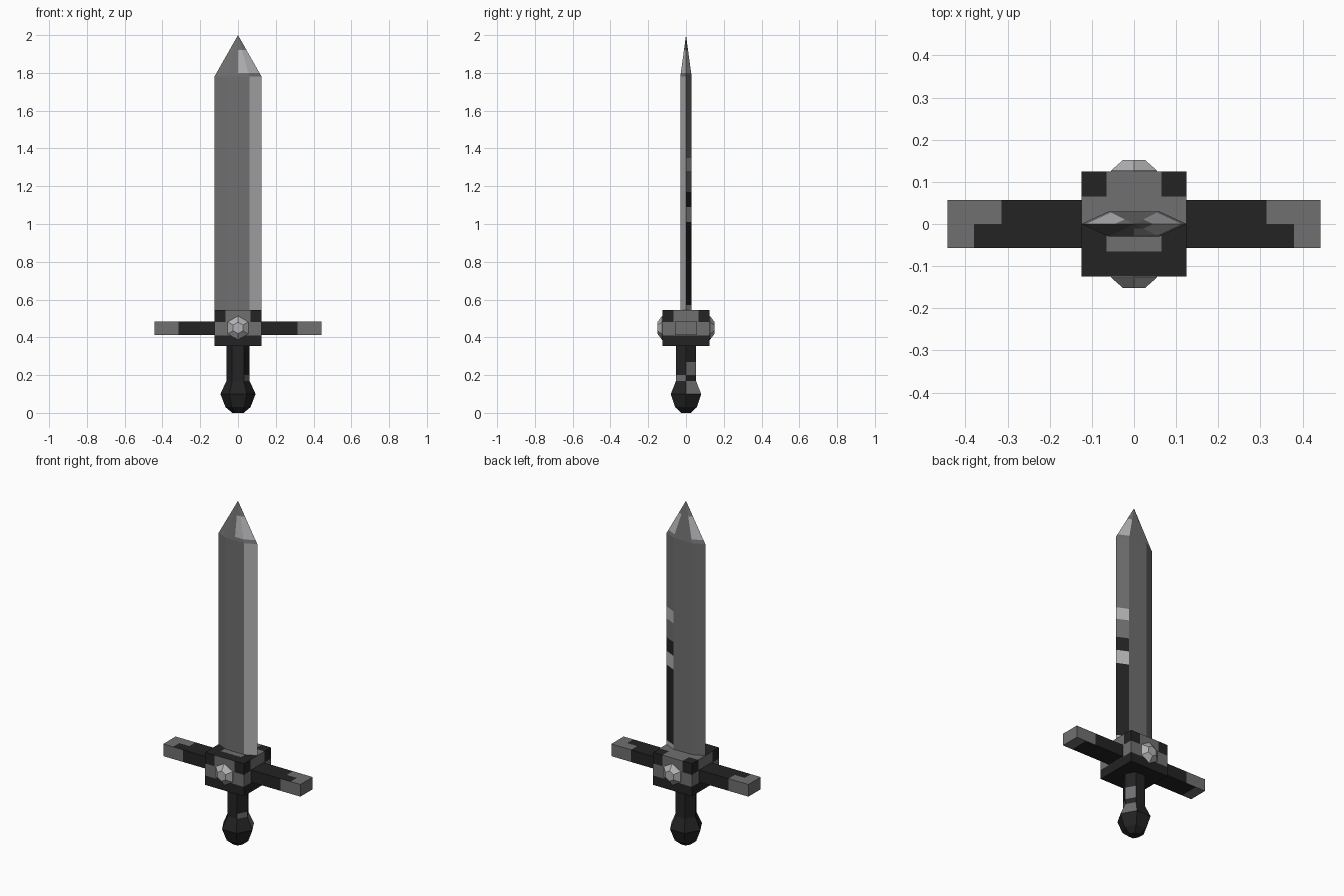
import bpy, bmesh, math
from mathutils import Vector

if "Cube" in bpy.data.objects:
    bpy.data.objects.remove(bpy.data.objects["Cube"])


def material(name, v):
    m = bpy.data.materials.new(name)
    m.diffuse_color = (v, v, v * 1.03, 1)
    m.use_nodes = True
    m.node_tree.nodes["Principled BSDF"].inputs["Base Color"].default_value = m.diffuse_color
    return m


DARK, GREY, LIGHT = 0, 1, 2
MATS = [material("black iron", 0.017), material("steel grey", 0.16),
        material("bright steel", 0.45)]


def finish(name, bm, rule, cuts=()):
    """Cut the mesh along axis planes, colour faces by rule(centre, normal)."""
    for axis, value in cuts:
        co, no = Vector((0, 0, 0)), Vector((0, 0, 0))
        co[axis], no[axis] = value, 1
        bmesh.ops.bisect_plane(bm, geom=bm.verts[:] + bm.edges[:] + bm.faces[:],
                               plane_co=co, plane_no=no, dist=1e-5)
    bmesh.ops.recalc_face_normals(bm, faces=bm.faces[:])
    bm.normal_update()
    for f in bm.faces:
        f.material_index = rule(f.calc_center_median(), f.normal)
    mesh = bpy.data.meshes.new(name)
    bm.to_mesh(mesh)
    bm.free()
    for m in MATS:
        mesh.materials.append(m)
    ob = bpy.data.objects.new(name, mesh)
    bpy.context.collection.objects.link(ob)
    return ob


def loft(rings):
    """Skin a stack of closed rings; both ends are capped."""
    bm = bmesh.new()
    vs = [[bm.verts.new(p) for p in r] for r in rings]
    n = len(rings[0])
    for a, b in zip(vs, vs[1:]):
        for i in range(n):
            j = (i + 1) % n
            bm.faces.new((a[i], a[j], b[j], b[i]) if len(b) > 1 else (a[i], a[j], b[0]))
    bm.faces.new(vs[0])
    if len(vs[-1]) > 1:
        bm.faces.new(vs[-1])
    return bm


def box(x, y, z0, z1):
    return loft([[(-x, -y, z), (x, -y, z), (x, y, z), (-x, y, z)] for z in (z0, z1)])


def hexagon(r, z):
    return [(r * math.cos(i * math.pi / 3), r * math.sin(i * math.pi / 3), z)
            for i in range(6)]


# Blade: flattened hexagon section with a pointed tip and a bright right edge
section = [(-0.125, 0), (-0.06, -0.03), (0.06, -0.03), (0.125, 0), (0.06, 0.03), (-0.06, 0.03)]


def blade_rule(c, n):
    right_bevel = n.x > 0.2
    if c.z > 1.78:
        if n.y < 0:
            return LIGHT if c.x > 0 and 1.8 < c.z < 1.92 else GREY
        if abs(n.x) > 0.2 and 1.8 < c.z < 1.92:
            return LIGHT
        return GREY
    if right_bevel and n.y < 0:
        return LIGHT
    if right_bevel:
        if 1.28 < c.z < 1.35 or 1.01 < c.z < 1.09 or c.z < 0.57:
            return LIGHT
        if c.z < 1.01 or 1.09 < c.z < 1.17:
            return DARK
    return GREY


bm = loft([[(x, y, z) for x, y in section] for z in (0.5, 1.78)] + [[(0, 0, 2.0)]])
finish("blade", bm, blade_rule,
       [(0, 0)] + [(2, z) for z in (0.57, 1.01, 1.09, 1.17, 1.28, 1.35, 1.8, 1.92)])


# Guard block: dark cube with a grey belt and grey uprights in the face centres
def block_rule(c, n):
    ax, ay = abs(c.x), abs(c.y)
    if n.z > 0.9:
        if c.y < 0:
            return GREY if ax < 0.065 and c.y > -0.065 else DARK
        return DARK if ax > 0.065 and ay > 0.065 else GREY
    if n.z < -0.9 or c.z < 0.41:
        return DARK
    if c.z < 0.48:
        return GREY
    return GREY if (ax if abs(n.y) > 0.5 else ay) < 0.065 else DARK


finish("guard_block", box(0.125, 0.125, 0.355, 0.545), block_rule,
       [(a, v) for a in (0, 1) for v in (-0.065, 0, 0.065)] + [(2, 0.41), (2, 0.48)])


# Crossbar: dark with grey ends
def bar_rule(c, n):
    short = n.z < -0.5 or (n.z > 0.5 and c.y < 0)
    return GREY if abs(c.x) > (0.38 if short else 0.315) else DARK


finish("crossbar", box(0.443, 0.057, 0.412, 0.483), bar_rule,
       [(0, s * v) for s in (-1, 1) for v in (0.315, 0.38)] + [(1, 0)])

# Gems on the front and back of the block
for name, s in (("front_gem", -1), ("back_gem", 1)):
    rings = [[(r * math.sin(i * math.pi / 3), s * y, 0.45 + r * math.cos(i * math.pi / 3))
              for i in range(6)] for r, y in ((0.063, 0.12), (0.063, 0.127), (0.03, 0.152))]
    finish(name, loft(rings), lambda c, n: LIGHT)


# Grip: hexagonal shaft with a few worn patches
def grip_rule(c, n):
    if n.x > 0.5 and n.y > 0 and 0.2 < c.z < 0.27:
        return GREY
    if n.x > 0.5 and n.y < 0 and c.z < 0.2:
        return GREY
    return DARK


finish("grip", loft([hexagon(0.061, z) for z in (0.16, 0.37)]), grip_rule,
       [(2, 0.2), (2, 0.27)])


# Pommel: faceted hexagonal knob
def pommel_rule(c, n):
    return GREY if n.x > 0.3 and n.y > 0.3 and c.z > 0.1 else DARK


finish("pommel", loft([hexagon(r, z) for r, z in
                       ((0.03, 0.0), (0.066, 0.03), (0.093, 0.1), (0.061, 0.17))]), pommel_rule)
